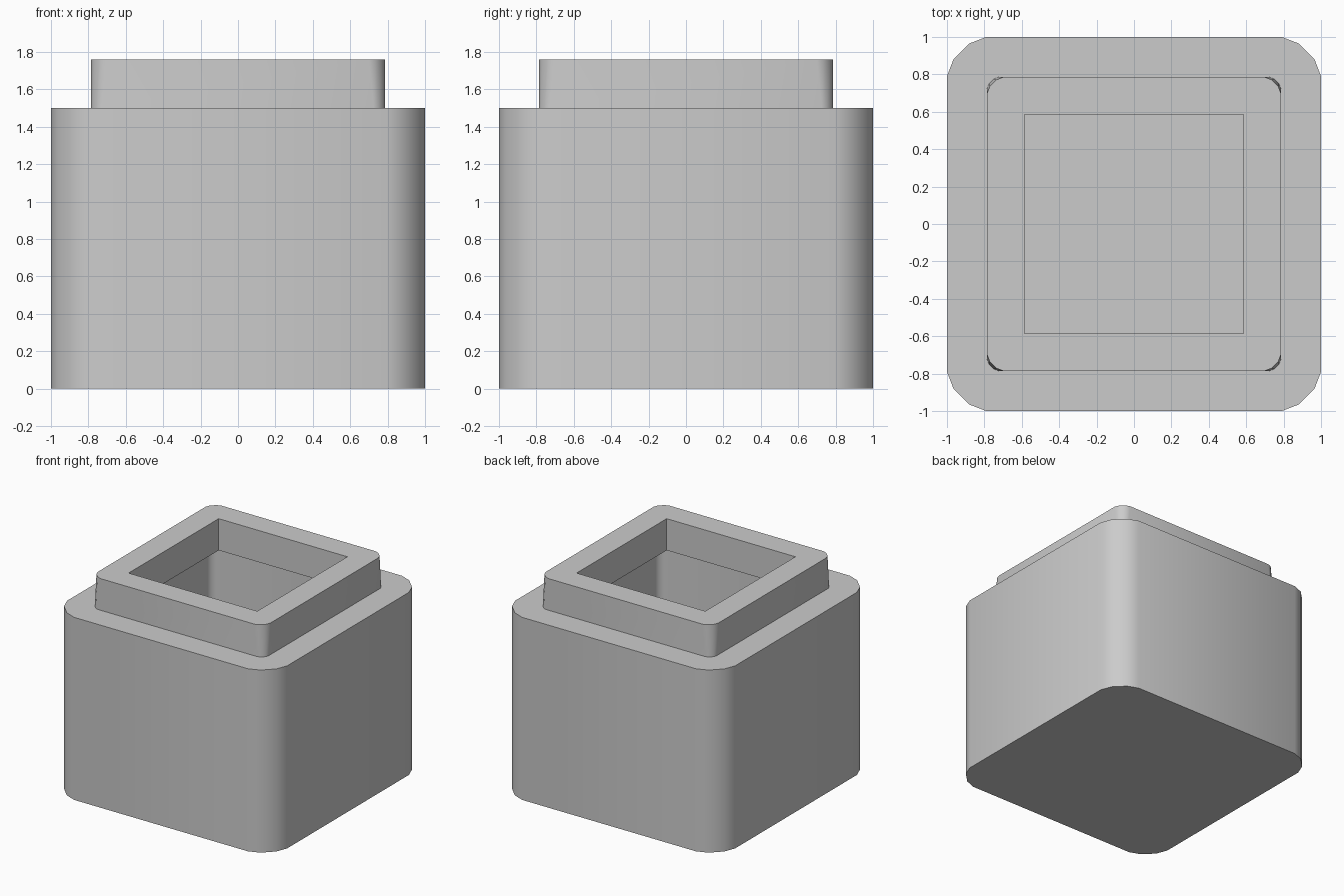
import bpy, bmesh

if "Cube" in bpy.data.objects:
    bpy.data.objects.remove(bpy.data.objects["Cube"])

# Quarter-corner offsets (fraction of the radius taken off each side)
CORNER = [(0, 1), (0.165, 0.57), (0.57, 0.165), (1, 0)]


def rounded_ring(bm, half, radius, z):
    """Square ring with four points per rounded corner."""
    ring = []
    for turn in range(4):
        for dx, dy in CORNER:
            x, y = half - radius * dx, half - radius * dy
            for _ in range(turn):
                x, y = -y, x
            ring.append(bm.verts.new((x, y, z)))
    return ring


def square_ring(bm, half, z):
    return [bm.verts.new((sx * half, sy * half, z))
            for sx, sy in ((1, 1), (-1, 1), (-1, -1), (1, -1))]


def skin(bm, a, b):
    """Join ring a to ring b, where b may have fewer points."""
    n, ratio = len(a), len(a) // len(b)
    for i in range(n):
        j = (i + 1) % n
        loop = [a[i], a[j], b[j // ratio], b[i // ratio]]
        bm.faces.new(list(dict.fromkeys(loop)))


def finish(bm, name):
    bmesh.ops.recalc_face_normals(bm, faces=bm.faces)
    mesh = bpy.data.meshes.new(name)
    bm.to_mesh(mesh)
    bm.free()
    obj = bpy.data.objects.new(name, mesh)
    bpy.context.collection.objects.link(obj)
    bpy.ops.object.select_all(action='DESELECT')
    obj.select_set(True)
    bpy.context.view_layer.objects.active = obj
    bpy.ops.object.shade_smooth_by_angle(angle=0.7)


# Body: thick-walled box with rounded corners and a closed floor
bm = bmesh.new()
rings = [rounded_ring(bm, 1.0, 0.21, 0.0),
         rounded_ring(bm, 1.0, 0.21, 1.5),
         rounded_ring(bm, 0.785, 0.06, 1.5),
         rounded_ring(bm, 0.785, 0.06, 0.21)]
for lower, upper in zip(rings, rings[1:]):
    skin(bm, lower, upper)
bm.faces.new(rings[0])
bm.faces.new(rings[-1])
finish(bm, "body")

# Neck: raised collar with a square opening
bm = bmesh.new()
outer_low = rounded_ring(bm, 0.785, 0.06, 1.5)
outer_top = rounded_ring(bm, 0.785, 0.085, 1.76)
inner_top = square_ring(bm, 0.585, 1.76)
inner_low = square_ring(bm, 0.585, 1.5)
skin(bm, outer_low, outer_top)
skin(bm, outer_top, inner_top)
skin(bm, inner_top, inner_low)
skin(bm, outer_low, inner_low)
finish(bm, "neck")
